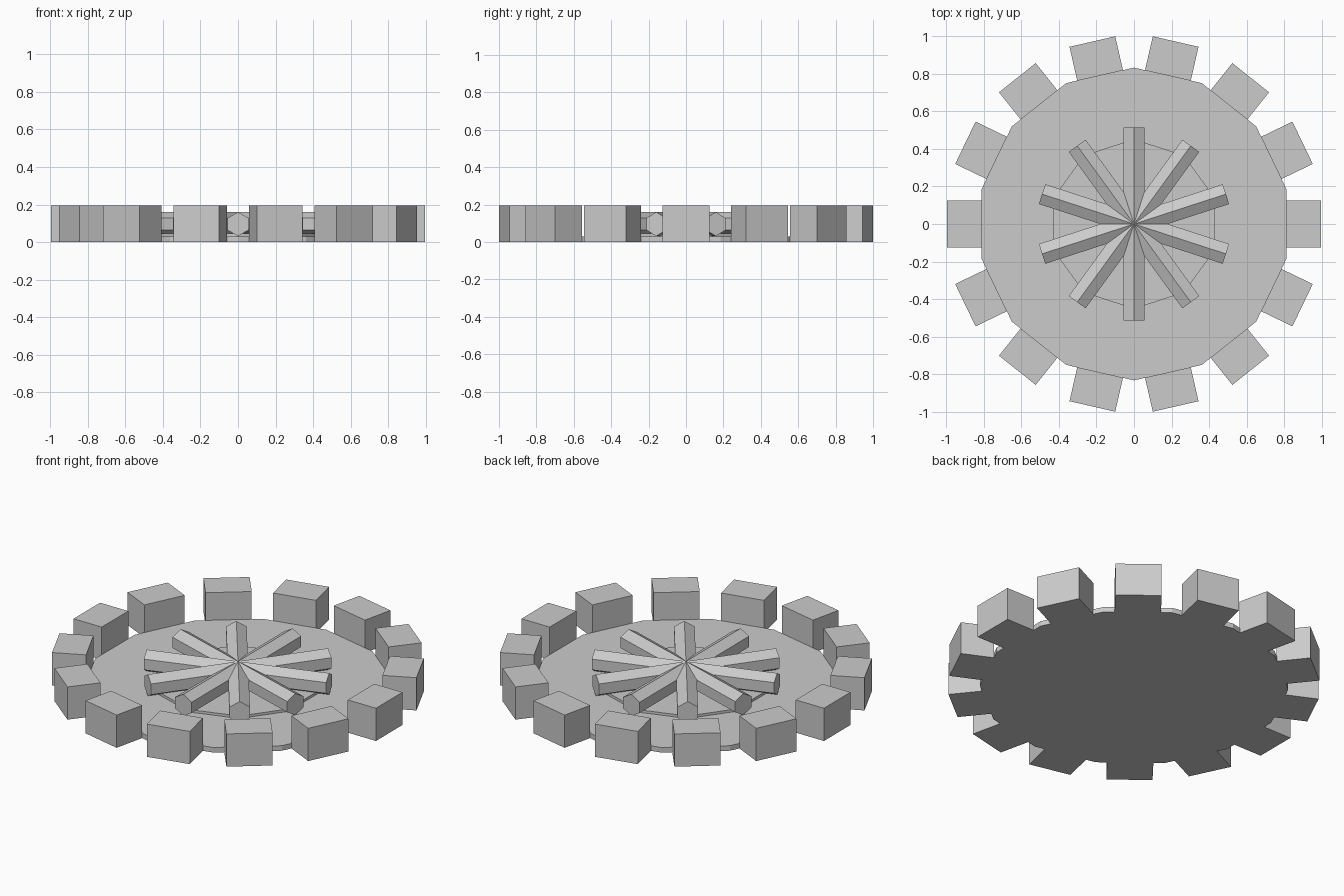
import bpy
import bmesh
from math import cos, sin, pi, radians
from mathutils import Matrix, Vector

cube = bpy.data.objects.get("Cube")
if cube:
    bpy.data.objects.remove(cube, do_unlink=True)

TEETH = 14
SPOKES = 10

grey = bpy.data.materials.new("plain_grey")
grey.use_nodes = True
colour = (0.6, 0.6, 0.6, 1.0)
grey.diffuse_color = colour
grey.node_tree.nodes["Principled BSDF"].inputs["Base Color"].default_value = colour


def prism(name, sides, radius, length, matrix):
    """Flat-sided prism along local z, first corner on local +x, centred on its origin."""
    bm = bmesh.new()
    ring = [bm.verts.new((radius * cos(2 * pi * i / sides),
                          radius * sin(2 * pi * i / sides), -length / 2))
            for i in range(sides)]
    base = bm.faces.new(ring)
    top = bmesh.ops.extrude_face_region(bm, geom=[base], use_keep_orig=True)
    verts = [g for g in top["geom"] if isinstance(g, bmesh.types.BMVert)]
    bmesh.ops.translate(bm, verts=verts, vec=(0, 0, length))
    bmesh.ops.transform(bm, matrix=matrix, verts=bm.verts)
    return finish(name, bm)


def box(name, size, matrix):
    bm = bmesh.new()
    bmesh.ops.create_cube(bm, size=1)
    bmesh.ops.scale(bm, vec=size, verts=bm.verts)
    bmesh.ops.transform(bm, matrix=matrix, verts=bm.verts)
    return finish(name, bm)


def finish(name, bm):
    bmesh.ops.recalc_face_normals(bm, faces=bm.faces)
    mesh = bpy.data.meshes.new(name)
    bm.to_mesh(mesh)
    bm.free()
    mesh.materials.append(grey)
    obj = bpy.data.objects.new(name, mesh)
    bpy.context.collection.objects.link(obj)
    return obj


def spin(angle):
    return Matrix.Rotation(angle, 4, 'Z')


# Base plate: one flat edge behind each tooth
plate_height = 0.03
prism("base_plate", TEETH, 0.833, plate_height,
      Matrix.Translation((0, 0, plate_height / 2)) @ spin(pi / 2))

# Hub plate: one corner under each spoke
hub_height = 0.015
prism("hub_plate", SPOKES, 0.452, hub_height,
      Matrix.Translation((0, 0, plate_height + hub_height / 2)) @ spin(pi / 2))

# Teeth around the rim
inner, outer, tooth_height = 0.811, 0.997, 0.195
for i in range(TEETH):
    place = spin(2 * pi * i / TEETH) @ Matrix.Translation(
        Vector(((inner + outer) / 2, 0, tooth_height / 2)))
    box(f"tooth_{i + 1}", (outer - inner, 0.25, tooth_height), place)

# Hexagonal bars crossing at the centre, each making two spokes, ridge up
for i in range(SPOKES // 2):
    place = (Matrix.Translation((0, 0, 0.096))
             @ spin(radians(18) + 2 * pi * i / SPOKES)
             @ Matrix.Rotation(pi / 2, 4, 'Y'))
    prism(f"spoke_bar_{i + 1}", 6, 0.064, 1.03, place)
